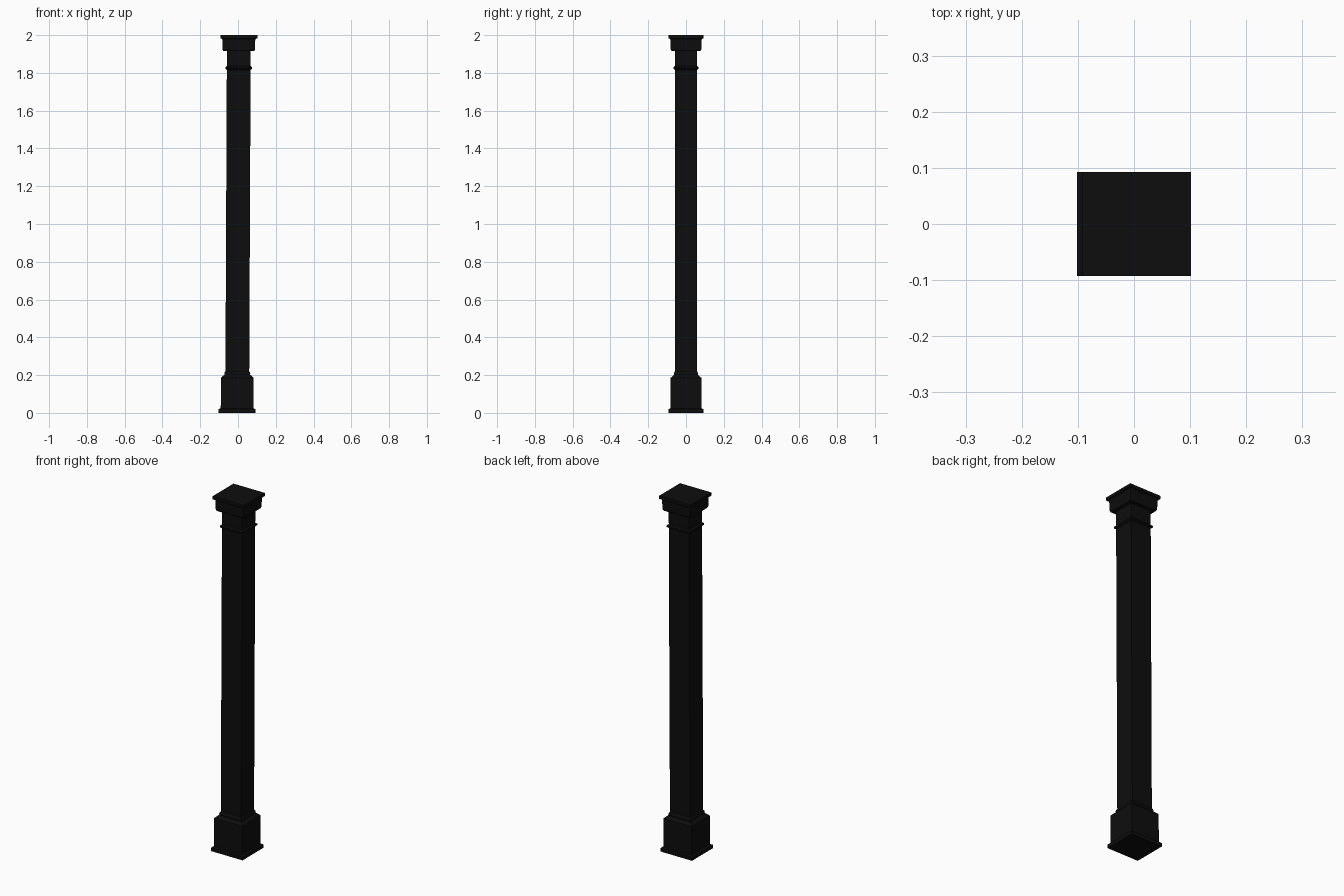
import bpy, bmesh

cube = bpy.data.objects.get("Cube")
if cube:
    bpy.data.objects.remove(cube, do_unlink=True)

black = bpy.data.materials.new("black paint")
black.use_nodes = True
colour = (0.004, 0.004, 0.004, 1)
black.diffuse_color = colour
black.node_tree.nodes["Principled BSDF"].inputs["Base Color"].default_value = colour

EXTRA_X = 0.005   # the section is slightly wider than deep
LEAN = 0.009      # sideways drift over the full height


def moulding(name, profile):
    """Stack rectangular rings from (half depth, height) pairs."""
    bm = bmesh.new()
    rings = []
    for half, z in profile:
        shift = LEAN * (z / 2 - 0.5)
        hx = half + EXTRA_X
        corners = ((-hx, -half), (hx, -half), (hx, half), (-hx, half))
        rings.append([bm.verts.new((x + shift, y, z)) for x, y in corners])
    for low, high in zip(rings, rings[1:]):
        for i in range(4):
            j = (i + 1) % 4
            bm.faces.new((low[i], low[j], high[j], high[i]))
    bm.faces.new(rings[0][::-1])
    bm.faces.new(rings[-1])
    mesh = bpy.data.meshes.new(name)
    bm.to_mesh(mesh)
    bm.free()
    mesh.materials.append(black)
    obj = bpy.data.objects.new(name, mesh)
    bpy.context.collection.objects.link(obj)
    return obj


# Plinth with a foot slab and a sloped shoulder
moulding("plinth", [(0.0925, 0), (0.0925, 0.02), (0.082, 0.024),
                    (0.082, 0.185), (0.066, 0.2)])
# Long plain shaft running up into the capital
moulding("shaft", [(0.058, 0.19), (0.058, 1.93)])
# Thin collars at both ends of the shaft
moulding("lower_collar", [(0.062, 0.2), (0.064, 0.207), (0.062, 0.215), (0.058, 0.22)])
moulding("upper_collar", [(0.058, 1.816), (0.066, 1.822), (0.066, 1.83), (0.058, 1.837)])
# Flared capital and its top slab
moulding("capital", [(0.077, 1.915), (0.081, 1.925), (0.082, 1.975), (0.087, 1.982)])
moulding("top_slab", [(0.0925, 1.982), (0.0925, 2)])
